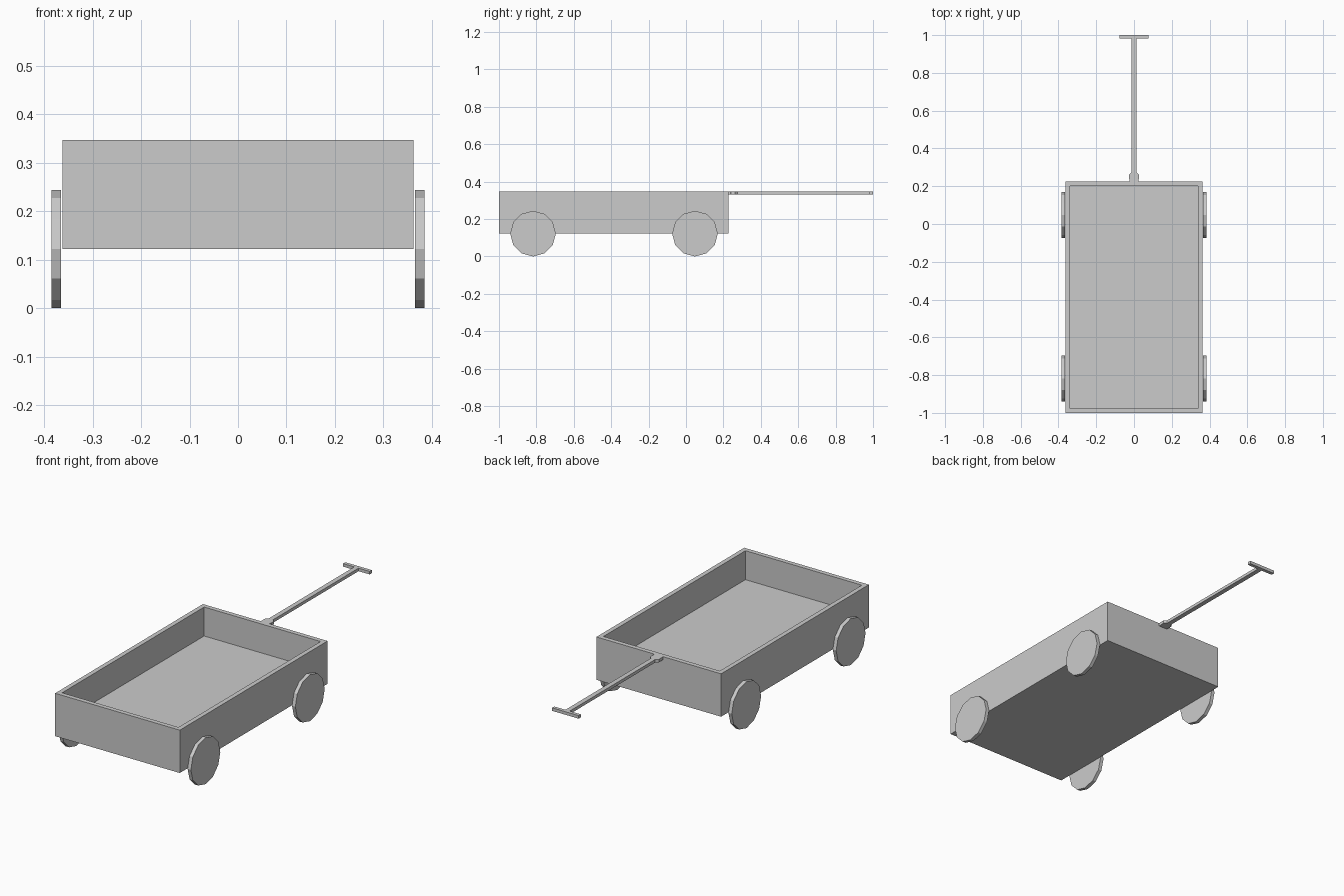
import bpy, bmesh
from math import pi
from mathutils import Matrix, Vector

if "Cube" in bpy.data.objects:
    bpy.data.objects.remove(bpy.data.objects["Cube"])


def finish(bm, name):
    bmesh.ops.recalc_face_normals(bm, faces=bm.faces)
    mesh = bpy.data.meshes.new(name)
    bm.to_mesh(mesh)
    bm.free()
    obj = bpy.data.objects.new(name, mesh)
    bpy.context.collection.objects.link(obj)
    return obj


def box_mesh(lo, hi):
    lo, hi = Vector(lo), Vector(hi)
    bm = bmesh.new()
    m = Matrix.Translation((lo + hi) / 2) @ Matrix.Diagonal((*(hi - lo), 1))
    bmesh.ops.create_cube(bm, size=1, matrix=m)
    return bm


def box(name, lo, hi):
    return finish(box_mesh(lo, hi), name)


def cylinder(name, centre, radius, depth, sides, rotation):
    bm = bmesh.new()
    bmesh.ops.create_cone(bm, cap_ends=True, segments=sides, radius1=radius,
                          radius2=radius, depth=depth,
                          matrix=Matrix.Translation(centre) @ rotation)
    return finish(bm, name)


TOP = 0.347

# Open tray: inset the top face and push it down to the floor
bm = box_mesh((-0.362, -1, 0.122), (0.362, 0.226, TOP))
bm.faces.ensure_lookup_table()
lid = max(bm.faces, key=lambda f: f.calc_center_median().z)
bmesh.ops.inset_region(bm, faces=[lid], thickness=0.034)
floor = bmesh.ops.extrude_face_region(bm, geom=[lid])["geom"]
bmesh.ops.delete(bm, geom=[lid], context='FACES_ONLY')
bmesh.ops.translate(bm, vec=(0, 0, 0.195 - TOP),
                    verts=[v for v in floor if isinstance(v, bmesh.types.BMVert)])
finish(bm, "wagon_tray")

# Four twelve-sided wheels
for end, y in (("front", 0.048), ("rear", -0.818)):
    for side, s in (("left", -1), ("right", 1)):
        cylinder(f"{end}_{side}_wheel", (s * 0.375, y, 0.122), 0.122, 0.019, 12,
                 Matrix.Rotation(pi / 2, 4, 'Y'))

# Pull handle with hitch and crossbar
box("hitch_tab", (-0.025, 0.226, 0.331), (0.025, 0.238, TOP))
cylinder("hitch_pivot", (0, 0.25, 0.339), 0.028, 0.016, 8,
         Matrix.Rotation(pi / 8, 4, 'Z') @ Matrix.Diagonal((1, 1, 1, 1)))
box("pull_rod", (-0.0125, 0.262, 0.331), (0.0125, 0.984, TOP))
box("handle_crossbar", (-0.077, 0.982, 0.331), (0.077, 1.0, TOP))
